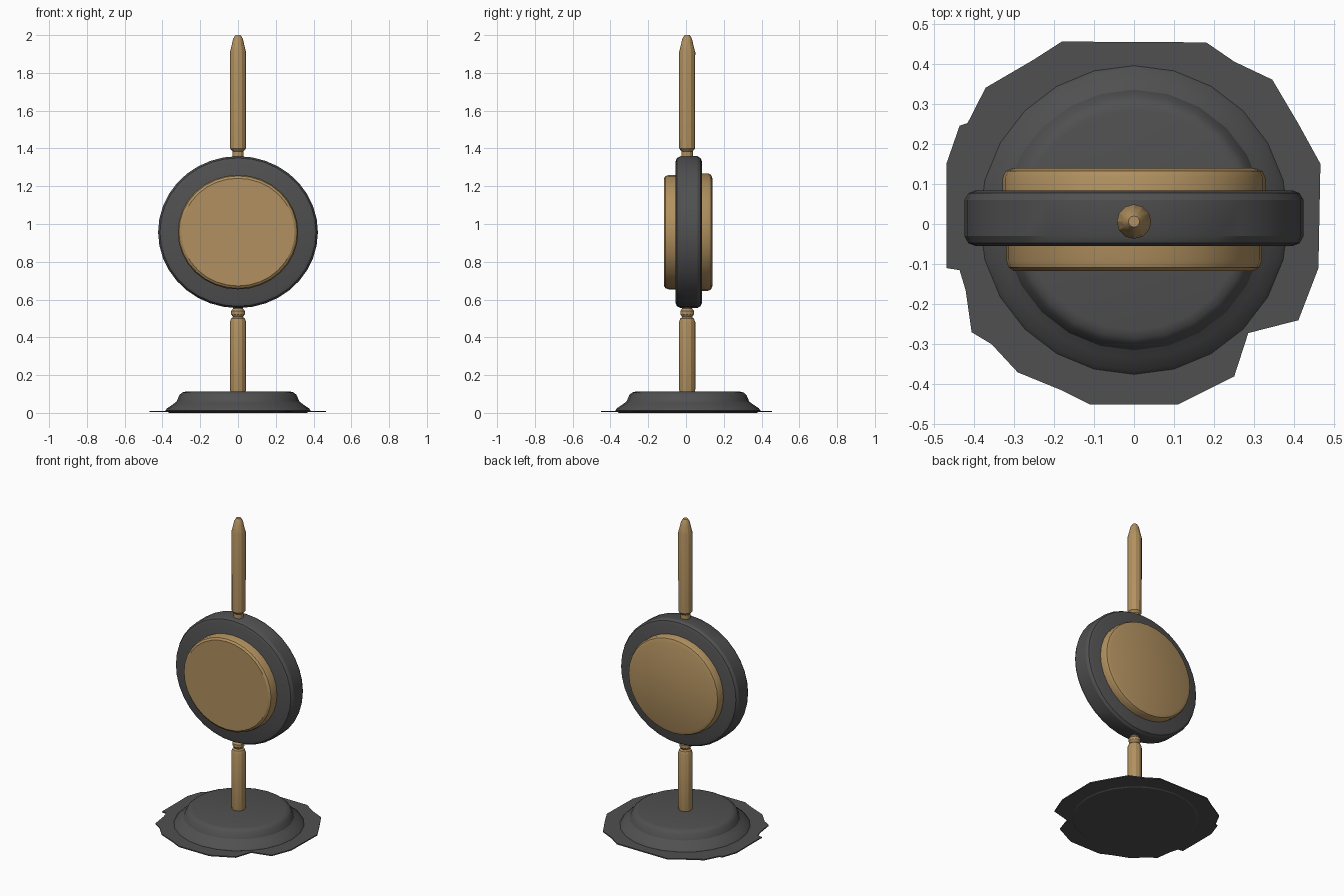
import bpy, bmesh, math
from mathutils import Matrix

if "Cube" in bpy.data.objects:
    bpy.data.objects.remove(bpy.data.objects["Cube"])


def material(name, color):
    m = bpy.data.materials.new(name)
    m.diffuse_color = (*color, 1)
    m.use_nodes = True
    m.node_tree.nodes["Principled BSDF"].inputs["Base Color"].default_value = m.diffuse_color
    return m


GREY = material("dark grey", (0.08, 0.08, 0.08))
GOLD = material("dull gold", (0.44, 0.28, 0.115))


def finish(bm, name, mat, angle=28):
    bmesh.ops.recalc_face_normals(bm, faces=bm.faces)
    me = bpy.data.meshes.new(name)
    bm.to_mesh(me)
    bm.free()
    ob = bpy.data.objects.new(name, me)
    bpy.context.collection.objects.link(ob)
    me.materials.append(mat)
    bpy.ops.object.select_all(action='DESELECT')
    ob.select_set(True)
    bpy.context.view_layer.objects.active = ob
    bpy.ops.object.shade_smooth_by_angle(angle=math.radians(angle))
    return ob


def lathe(name, profile, sides, mat, matrix):
    """Solid of revolution about local z from (radius, height) points, capped."""
    bm = bmesh.new()
    rings = []
    for r, h in profile:
        rings.append([bm.verts.new((r * math.cos(2 * math.pi * i / sides),
                                    r * math.sin(2 * math.pi * i / sides), h))
                      for i in range(sides)])
    for a, b in zip(rings, rings[1:]):
        for i in range(sides):
            j = (i + 1) % sides
            bm.faces.new((a[i], a[j], b[j], b[i]))
    bm.faces.new(rings[0])
    bm.faces.new(rings[-1])
    bmesh.ops.transform(bm, matrix=matrix, verts=bm.verts)
    return finish(bm, name, mat)


# Ragged thin sheet under the base
outline = [(-.18, .455), (.18, .453), (.25, .405), (.345, .36), (.41, .25), (.465, .15),
           (.46, -.11), (.41, -.24), (.285, -.272), (.25, -.38), (.11, -.45), (-.11, -.45),
           (-.18, -.415), (-.29, -.37), (-.355, -.3), (-.405, -.27), (-.42, -.165),
           (-.435, -.115), (-.468, -.11), (-.468, .15), (-.435, .245), (-.415, .252),
           (-.37, .34), (-.25, .41)]
bm = bmesh.new()
sheet = bm.faces.new([bm.verts.new((x, y, 0.004)) for x, y in outline])
ext = bmesh.ops.extrude_face_region(bm, geom=[sheet])
for v in ext["geom"]:
    if isinstance(v, bmesh.types.BMVert):
        v.co.z = 0.011
finish(bm, "base_sheet", GREY)

# Stepped round base
lathe("base", [(.365, 0), (.385, .012), (.375, .025), (.345, .045), (.325, .06),
               (.31, .095), (.295, .108), (.275, .113)],
      24, GREY, Matrix.Translation((0, .01, 0)))

# Upright discs: local z becomes the y axis, slightly squashed in height
upright = (Matrix.Translation((0, 0, .957)) @ Matrix.Diagonal((1, 1, .95, 1))
           @ Matrix.Rotation(math.radians(-90), 4, 'X'))
lathe("ring", [(.395, -.055), (.413, -.048), (.423, -.03), (.423, .06),
               (.413, .077), (.395, .084)], 36, GREY, upright)
lathe("front_disc", [(.3, -.117), (.313, -.108), (.319, -.09), (.319, 0)],
      32, GOLD, upright)
lathe("back_disc", [(.328, .03), (.328, .115), (.32, .132), (.3, .14)],
      32, GOLD, upright)

# Turned posts below and above the ring
post = Matrix.Translation((0, .006, 0))
lathe("lower_post", [(.038, .1), (.043, .125), (.043, .48), (.036, .5), (.026, .507),
                     (.036, .522), (.036, .54), (.026, .553), (.034, .575)],
      12, GOLD, post)
lathe("upper_post", [(.03, 1.33), (.03, 1.385), (.042, 1.4), (.043, 1.91),
                     (.036, 1.935), (.026, 1.98), (.014, 2.0)],
      12, GOLD, post)
